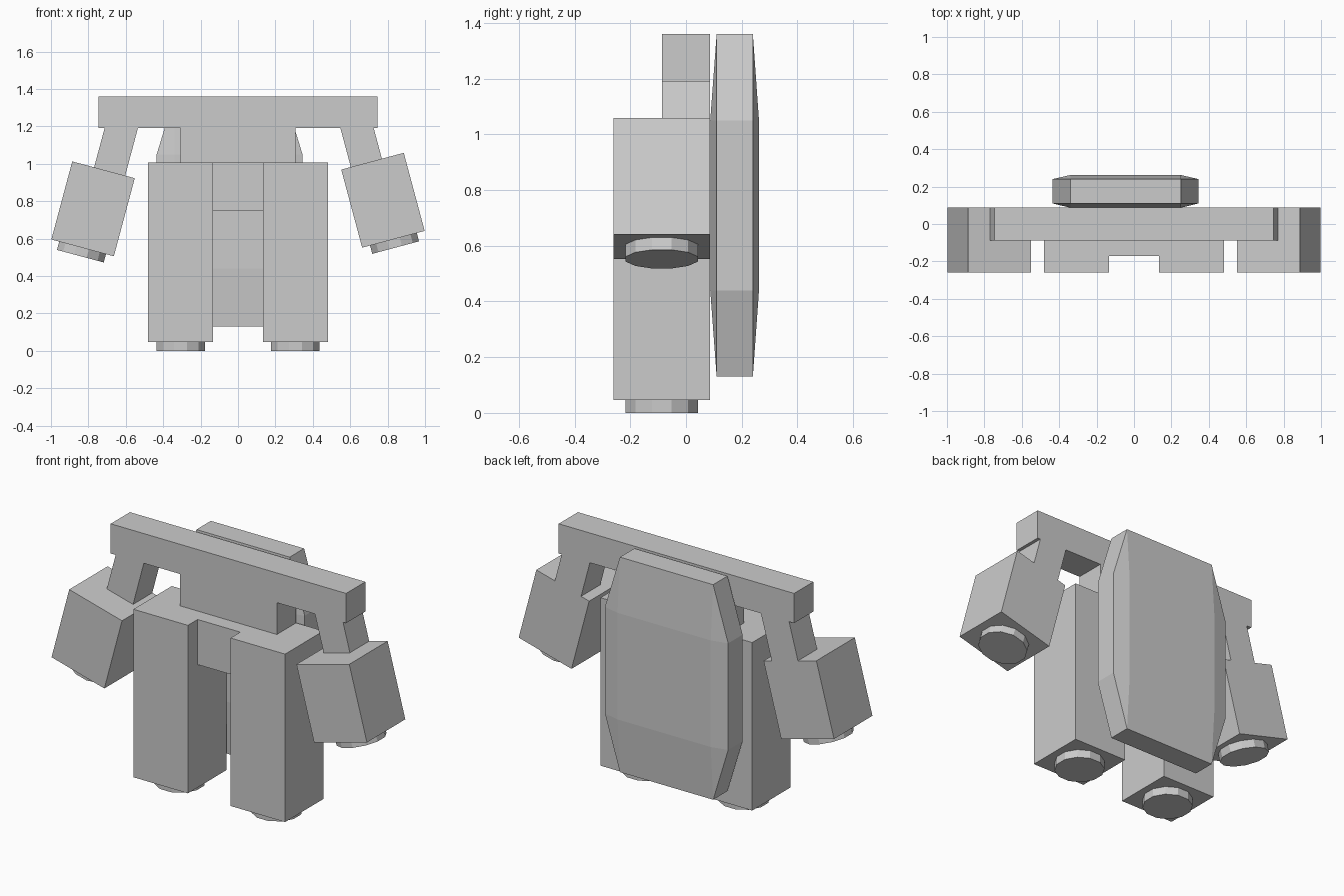
import bpy, bmesh, math
from mathutils import Matrix, Vector

if "Cube" in bpy.data.objects:
    bpy.data.objects.remove(bpy.data.objects["Cube"])

grey = bpy.data.materials.new("light_grey")
grey.diffuse_color = (0.6, 0.6, 0.6, 1)
grey.use_nodes = True
grey.node_tree.nodes["Principled BSDF"].inputs["Base Color"].default_value = grey.diffuse_color


def finish(name, bm, matrix=Matrix()):
    bmesh.ops.transform(bm, matrix=matrix, verts=bm.verts)
    bmesh.ops.recalc_face_normals(bm, faces=bm.faces)
    mesh = bpy.data.meshes.new(name)
    bm.to_mesh(mesh)
    bm.free()
    mesh.materials.append(grey)
    obj = bpy.data.objects.new(name, mesh)
    bpy.context.collection.objects.link(obj)
    return obj


def box(name, lo, hi, matrix=Matrix()):
    lo, hi = Vector(lo), Vector(hi)
    bm = bmesh.new()
    bmesh.ops.create_cube(bm, size=1)
    place = Matrix.Translation((lo + hi) / 2) @ Matrix.Diagonal((*(hi - lo), 1))
    return finish(name, bm, matrix @ place)


def peg(name, x, y, z, matrix=Matrix()):
    """Short twelve-sided peg whose underside is at z."""
    bm = bmesh.new()
    bmesh.ops.create_cone(bm, cap_ends=True, segments=12, radius1=0.134,
                          radius2=0.134, depth=0.06)
    turn = Matrix.Rotation(math.radians(15), 4, 'Z')
    return finish(name, bm, matrix @ Matrix.Translation((x, y, z + 0.03)) @ turn)


# Shoulder beam, chest and hip block
box("shoulder_beam", (-0.745, -0.087, 1.19), (0.745, 0.087, 1.36))
box("chest", (-0.307, -0.087, 1.008), (0.307, 0.087, 1.19))
box("hip_block", (-0.135, -0.172, 0.75), (0.135, 0.0, 1.008))

for side, s in (("left", -1), ("right", 1)):
    # Leg with a round foot peg
    xs = sorted((s * 0.135, s * 0.48))
    box(side + "_leg", (xs[0], -0.26, 0.047), (xs[1], 0.087, 1.008))
    peg(side + "_foot", s * 0.307, -0.087, 0.0)

    # Tilted forearm, upper arm stem and hand peg, one arm slightly higher
    height = 0.759 if s < 0 else 0.805
    tilt = (Matrix.Translation((s * 0.775, 0, height))
            @ Matrix.Rotation(math.radians(-15 * s), 4, 'Y'))
    box(side + "_forearm", (-0.173, -0.26, -0.216), (0.173, 0.087, 0.216), tilt)
    mid = -s * 0.034
    box(side + "_upper_arm", (mid - 0.086, -0.087, 0.2),
        (mid + 0.086, 0.087, 0.49 if s < 0 else 0.45), tilt)
    peg(side + "_hand", 0, -0.087, -0.262, tilt)

# Backpack: tapered outline with shallow bevels on both broad faces
bm = bmesh.new()
cx, cz = -0.045, 0.745
inner, outer, mid_h, end_h = 0.295, 0.39, 0.305, 0.615
rims, plates = [], []
for y_rim, y_face in ((0.11, 0.087), (0.24, 0.262)):
    outline = [(-inner, -end_h), (inner, -end_h), (outer, -mid_h), (outer, mid_h),
               (inner, end_h), (-inner, end_h), (-outer, mid_h), (-outer, -mid_h)]
    r = [bm.verts.new((cx + x, y_rim, cz + z)) for x, z in outline]
    p = [bm.verts.new((cx + x * inner, y_face, cz + z * mid_h))
         for x, z in ((-1, -1), (1, -1), (1, 1), (-1, 1))]
    bm.faces.new(p)
    for k in range(4):
        a, b = r[2 * k], r[2 * k + 1]
        bm.faces.new((a, b, p[(k + 1) % 4], p[k]))
        bm.faces.new((b, r[(2 * k + 2) % 8], p[(k + 1) % 4]))
    rims.append(r)
for k in range(8):
    n = (k + 1) % 8
    bm.faces.new((rims[0][k], rims[0][n], rims[1][n], rims[1][k]))
finish("backpack", bm)
